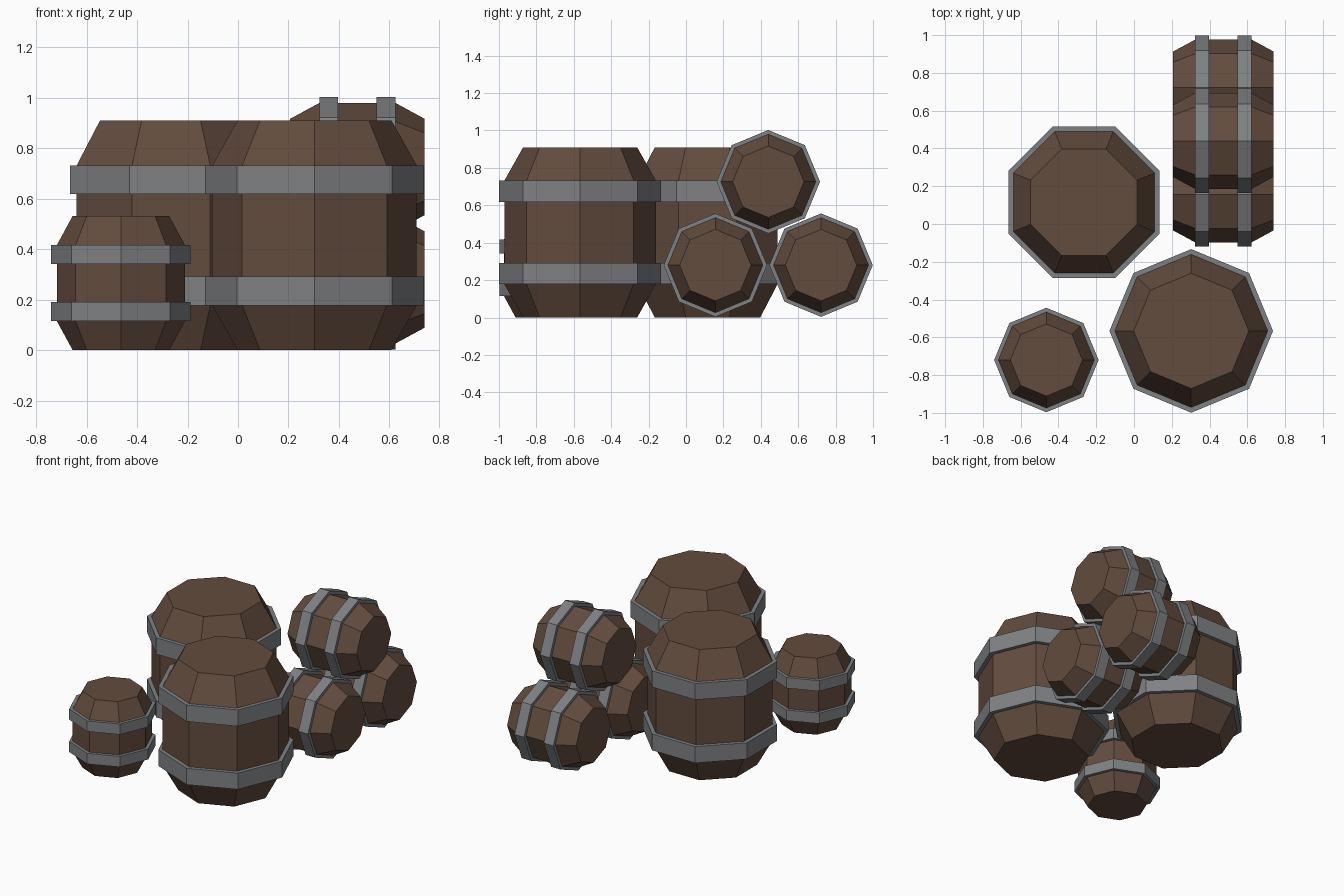
import bpy, bmesh
from math import pi, sin, cos
from mathutils import Matrix

if "Cube" in bpy.data.objects:
    bpy.data.objects.remove(bpy.data.objects["Cube"])

SIDES = 8


def material(name, color):
    m = bpy.data.materials.new(name)
    m.diffuse_color = color
    m.use_nodes = True
    m.node_tree.nodes["Principled BSDF"].inputs["Base Color"].default_value = m.diffuse_color
    return m


wood = material("wood", (0.125, 0.072, 0.048, 1))
iron = material("iron", (0.21, 0.22, 0.23, 1))


def lathe(name, profile, mat, matrix, spin, closed):
    """Spin (radius, height) points into an eight-sided flat-shaded solid."""
    bm = bmesh.new()
    rings = [[bm.verts.new((r * cos(spin + 2 * pi * i / SIDES),
                            r * sin(spin + 2 * pi * i / SIDES), z))
              for i in range(SIDES)] for r, z in profile]
    pairs = list(zip(rings, rings[1:]))
    if closed:
        pairs.append((rings[-1], rings[0]))
    else:
        bm.faces.new(rings[0])
        bm.faces.new(rings[-1])
    for a, b in pairs:
        for i in range(SIDES):
            j = (i + 1) % SIDES
            bm.faces.new((a[i], a[j], b[j], b[i]))
    bmesh.ops.recalc_face_normals(bm, faces=bm.faces)
    me = bpy.data.meshes.new(name)
    bm.to_mesh(me)
    bm.free()
    me.materials.append(mat)
    ob = bpy.data.objects.new(name, me)
    ob.matrix_world = matrix
    bpy.context.collection.objects.link(ob)


def barrel(name, matrix, size, spin=0.0):
    """Barrel centred on its own axis: tapered body plus two iron bands."""
    height, r_end, r_body, r_band, band_lo, band_hi = size
    h = height / 2
    lathe(name + "_body", [(r_end, -h), (r_body, band_lo - h),
                           (r_body, h - band_lo), (r_end, h)],
          wood, matrix, spin, False)
    for label, s in (("lower", 1), ("upper", -1)):
        z0, z1 = s * (band_lo - h), s * (band_hi - h)
        r_in = r_body - 0.004
        lathe(f"{name}_{label}_band",
              [(r_in, z0), (r_band, z0), (r_band, z1), (r_in, z1)],
              iron, matrix, spin, True)


# height, end radius, body radius, band radius, band start, band end
LARGE = (0.91, 0.305, 0.405, 0.433, 0.178, 0.292)
SMALL = (0.532, 0.191, 0.254, 0.2765, 0.116, 0.19)

# Standing barrels
barrel("large_barrel_back", Matrix.Translation((-0.265, 0.115, 0.455)), LARGE, pi / 8)
barrel("large_barrel_front", Matrix.Translation((0.303, -0.566, 0.455)), LARGE)
barrel("small_barrel_standing", Matrix.Translation((-0.464, -0.72, 0.266)), SMALL)

# Stack of three small barrels lying along x
lay = Matrix.Rotation(pi / 2, 4, 'Y')
for name, y, z in (("small_barrel_lying_front", 0.157, 0.28),
                   ("small_barrel_lying_back", 0.722, 0.28),
                   ("small_barrel_lying_top", 0.44, 0.726)):
    barrel(name, Matrix.Translation((0.473, y, z)) @ lay, SMALL)
